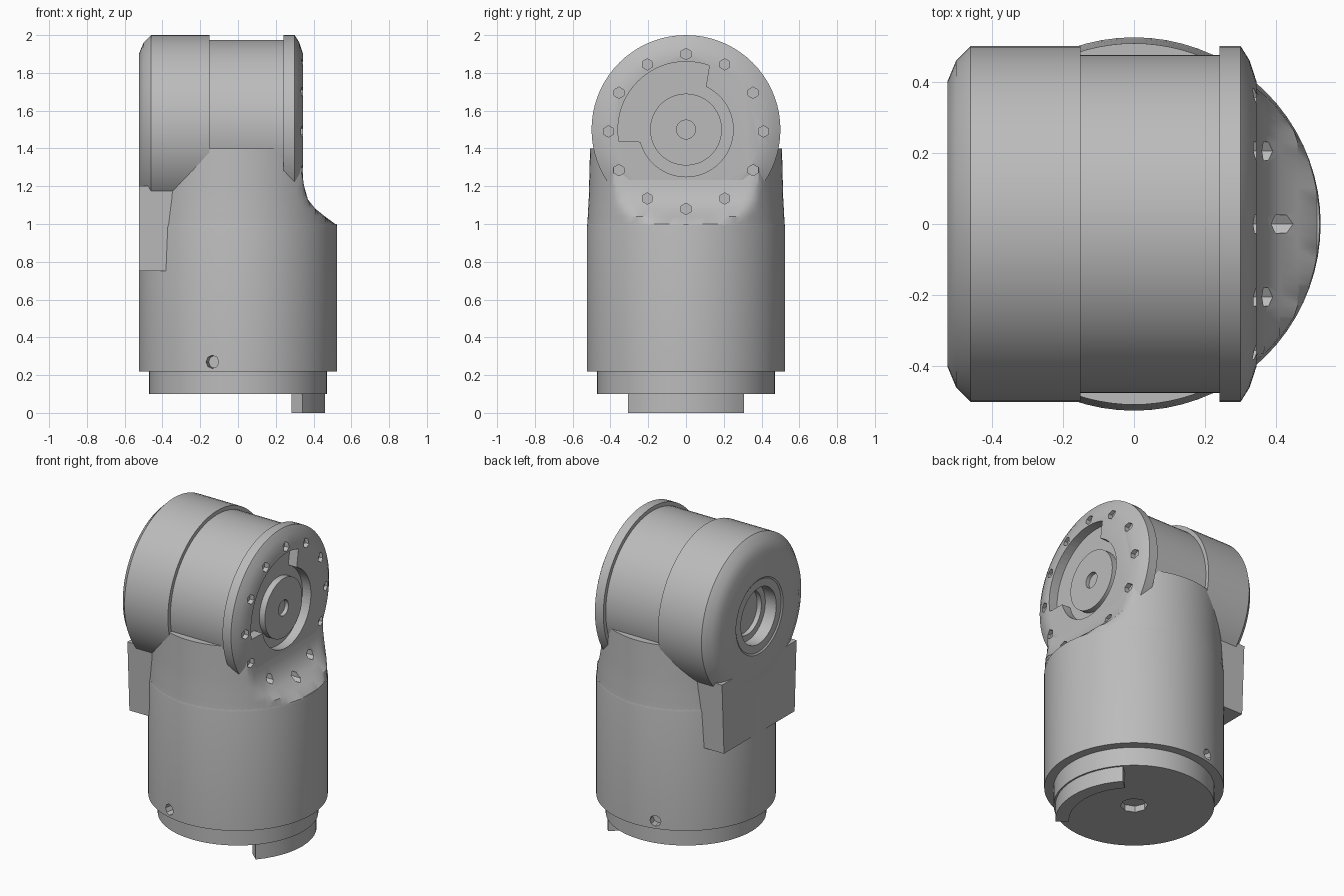
import bpy, bmesh
from math import sin, cos, pi, radians
from mathutils import Matrix

if "Cube" in bpy.data.objects:
    bpy.data.objects.remove(bpy.data.objects["Cube"])

grey = bpy.data.materials.new("matte grey")
grey.use_nodes = True
grey.diffuse_color = (0.5, 0.5, 0.5, 1)
grey.node_tree.nodes["Principled BSDF"].inputs["Base Color"].default_value = (0.5, 0.5, 0.5, 1)

AXIS_Z = 1.5   # height of the horizontal joint axis


def finish(name, rings, closed=False):
    """Skin equal-length rings of points into a solid."""
    bm = bmesh.new()
    loops = [[bm.verts.new(p) for p in ring] for ring in rings]
    n = len(loops[0])
    pairs = list(zip(loops, loops[1:]))
    if closed:
        pairs.append((loops[-1], loops[0]))
    else:
        bm.faces.new(loops[0])
        bm.faces.new(loops[-1])
    for a, b in pairs:
        for i in range(n):
            j = (i + 1) % n
            bm.faces.new((a[i], a[j], b[j], b[i]))
    bmesh.ops.recalc_face_normals(bm, faces=bm.faces)
    mesh = bpy.data.meshes.new(name)
    bm.to_mesh(mesh)
    bm.free()
    mesh.materials.append(grey)
    ob = bpy.data.objects.new(name, mesh)
    bpy.context.collection.objects.link(ob)
    return ob


def lathe(name, profile, axis="Z", n=72, at=(0, 0, 0)):
    """Turn (position, radius) pairs around the z or x axis."""
    turn = Matrix.Rotation(pi / 2, 4, "Y") if axis == "X" else Matrix()
    m = Matrix.Translation(at) @ turn
    from_angles = [2 * pi * i / n for i in range(n)]
    return finish(name, [[m @ Matrix.Translation((r * cos(a), r * sin(a), h)).translation
                          for a in from_angles] for h, r in profile])


def barrel(name, profile, n=72, y=0, z=AXIS_Z):
    return lathe(name, profile, "X", n, (0, y, z))


def prism(name, outline, lo, hi):
    """Extrude a (y, z) outline along x."""
    return finish(name, [[(x, y, z) for y, z in outline] for x in (lo, hi)])


def cut(targets, cutter):
    cutter.hide_render = True
    cutter.hide_viewport = True
    for ob in targets:
        mod = ob.modifiers.new("cut", "BOOLEAN")
        mod.operation = "DIFFERENCE"
        mod.object = cutter
        mod.solver = "EXACT"


# Vertical housing with its narrower collar and shallow socket underneath
housing = lathe("housing", [(0.1, 0.06), (0.1, 0.47), (0.22, 0.47), (0.22, 0.525),
                            (0.985, 0.525), (1.0, 0.522)])
cut([housing], lathe("base_socket_cutter", [(0.05, 0.08), (0.14, 0.08)], n=8))

# Two little holes low on the housing, front and back
for side in (-1, 1):
    a = radians(105 * side)
    hole = lathe("side_hole_cutter", [(-0.03, 0.035), (0.1, 0.035)], n=8)
    hole.matrix_world = (Matrix.Translation((0.5 * cos(a), 0.5 * sin(a), 0.27))
                         @ Matrix.Rotation(a, 4, "Z") @ Matrix.Rotation(pi / 2, 4, "Y"))
    cut([housing], hole)

# Curved locating key below the collar
key_angles = [radians(-42 + 7 * i) for i in range(13)]
finish("locating_key", [[(r * cos(a), r * sin(a), z) for r, z in
                         ((0.38, 0), (0.46, 0), (0.46, 0.11), (0.38, 0.11))]
                        for a in key_angles])

# Neck: round section flattened toward the flange as it rises
neck_rings = []
for z, r, limit in ((0.99, 0.523, 0.523), (1.0, 0.522, 0.515), (1.04, 0.52, 0.46),
                    (1.08, 0.518, 0.41), (1.13, 0.515, 0.37), (1.2, 0.513, 0.35),
                    (1.28, 0.511, 0.338), (1.4, 0.508, 0.325)):
    neck_rings.append([(max(-0.395, min(limit, r * cos(2 * pi * i / 96))),
                        r * sin(2 * pi * i / 96), z) for i in range(96)])
neck = finish("neck", neck_rings)

# Horizontal joint: wide cap with stepped bore, recessed barrel, bolted flange
barrel("joint_cap", [(-0.15, 0.5), (-0.46, 0.5), (-0.5, 0.46), (-0.525, 0.4),
                     (-0.525, 0.24), (-0.518, 0.23), (-0.518, 0.18), (-0.44, 0.18),
                     (-0.44, 0.14), (-0.41, 0.14)])
barrel("joint_barrel", [(-0.2, 0.475), (0.265, 0.475)])
flange = barrel("flange", [(0.24, 0.5), (0.3, 0.5), (0.325, 0.46), (0.345, 0.4)])

# Stepped recess in the flange face, wider over one sector
recess_outline = []
for i in range(72):
    a = 2 * pi * i / 72
    r = 0.36 if radians(68) < a < radians(192) else 0.25
    recess_outline.append((r * cos(a), AXIS_Z + r * sin(a)))
cut([flange, neck], prism("recess_cutter", recess_outline, 0.285, 0.5))
barrel("flange_hub", [(0.25, 0.19), (0.325, 0.19), (0.325, 0.05), (0.3, 0.05)])

# Ring of bolt holes around the flange
for i in range(12):
    a = 2 * pi * i / 12
    cut([flange, neck], barrel("bolt_hole_cutter", [(0.315, 0.03), (0.5, 0.03)], 6,
                               0.41 * cos(a), AXIS_Z - 0.01 + 0.41 * sin(a)))

# Flat-faced pad hanging below the cap
pad_outline = [(-0.36, 0.75), (0.36, 0.75), (0.38, 1.2), (-0.38, 1.2)]
prism("rear_pad", pad_outline, -0.523, -0.3)

# Smooth the curved walls, keep the edges crisp
meshes = [o for o in bpy.context.scene.objects if o.type == "MESH" and not o.hide_render]
bpy.ops.object.select_all(action="DESELECT")
for ob in meshes:
    ob.select_set(True)
bpy.context.view_layer.objects.active = housing
bpy.ops.object.shade_smooth_by_angle(angle=radians(30))
